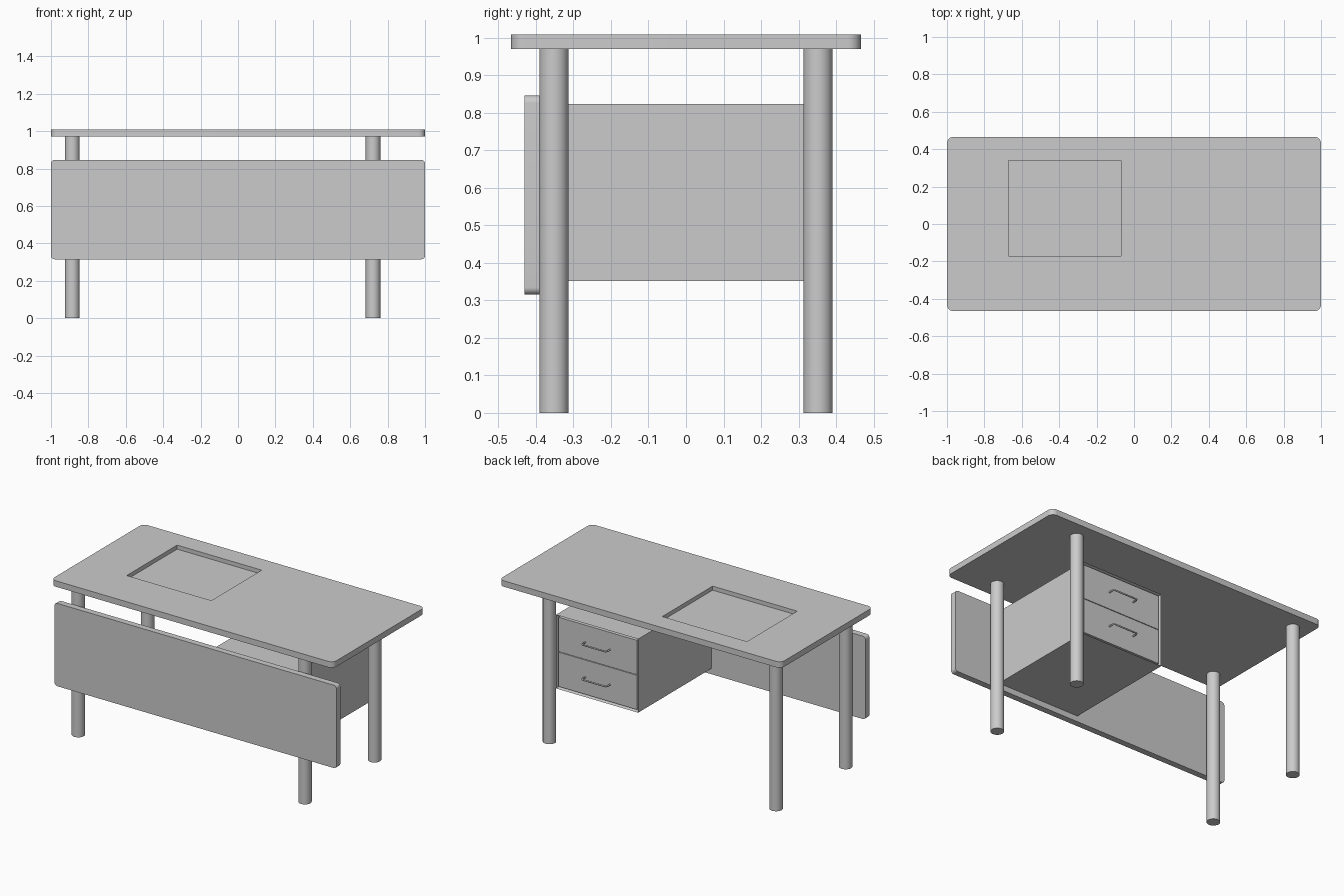
import bpy, bmesh, math
from mathutils import Matrix

if "Cube" in bpy.data.objects:
    bpy.data.objects.remove(bpy.data.objects["Cube"])


def new_object(name, bm, smooth=False):
    bmesh.ops.recalc_face_normals(bm, faces=bm.faces)
    mesh = bpy.data.meshes.new(name)
    bm.to_mesh(mesh)
    bm.free()
    ob = bpy.data.objects.new(name, mesh)
    bpy.context.collection.objects.link(ob)
    bpy.ops.object.select_all(action='DESELECT')
    ob.select_set(True)
    bpy.context.view_layer.objects.active = ob
    if smooth:
        bpy.ops.object.shade_smooth_by_angle(angle=math.radians(35))
    return ob


def box_bm(x0, x1, y0, y1, z0, z1):
    bm = bmesh.new()
    mid = Matrix.Translation(((x0 + x1) / 2, (y0 + y1) / 2, (z0 + z1) / 2))
    size = Matrix.Diagonal((x1 - x0, y1 - y0, z1 - z0, 1))
    bmesh.ops.create_cube(bm, size=1, matrix=mid @ size)
    return bm


def rounded_board(name, bounds, axis, radius):
    """Box whose four edges parallel to the axis are rounded."""
    bm = box_bm(*bounds)
    edges = [e for e in bm.edges
             if abs((e.verts[0].co - e.verts[1].co).normalized()[axis]) > 0.9]
    bmesh.ops.bevel(bm, geom=edges, offset=radius, segments=8,
                    profile=0.5, affect='EDGES')
    return new_object(name, bm, True)


# Tabletop with a shallow rectangular recess
top = rounded_board("tabletop", (-1, 1, -0.466, 0.466, 0.97, 1.008), 2, 0.035)
cutter = new_object("recess_cutter", box_bm(-0.67, -0.07, -0.17, 0.34, 0.982, 1.1))
cutter.hide_render = True
mod = top.modifiers.new("recess", 'BOOLEAN')
mod.operation = 'DIFFERENCE'
mod.solver = 'EXACT'
mod.object = cutter
bpy.context.view_layer.objects.active = top
bpy.ops.object.modifier_apply(modifier=mod.name)
bpy.data.objects.remove(cutter)

# Front modesty panel
rounded_board("front_panel", (-1, 1, -0.431, -0.391, 0.315, 0.846), 1, 0.02)

# Round legs
for side, x in (("left", -0.886), ("right", 0.722)):
    for end, y in (("front", -0.352), ("back", 0.352)):
        bm = bmesh.new()
        bmesh.ops.create_cone(bm, cap_ends=True, segments=32, radius1=0.039,
                              radius2=0.039, depth=0.97,
                              matrix=Matrix.Translation((x, y, 0.485)))
        new_object(f"{end}_{side}_leg", bm, True)

# Drawer cabinet: open shell facing the back
X0, X1, Z0, Z1, YF = 0.093, 0.676, 0.352, 0.824, 0.352
WALL, GAP = 0.012, 0.002
bm = box_bm(X0, X1, -0.391, YF, Z0, Z1)
bm.normal_update()
face = max(bm.faces, key=lambda f: f.calc_center_median().y)
bmesh.ops.inset_region(bm, faces=[face], thickness=WALL)
for v in face.verts:
    v.co.y -= 0.03
new_object("drawer_cabinet", bm)

# Drawers and their bar handles
height = (Z1 - Z0 - 2 * WALL) / 2
cx = (X0 + X1) / 2
for i, label in enumerate(("lower", "upper")):
    z = Z0 + WALL + i * height
    new_object(f"{label}_drawer",
               box_bm(X0 + WALL + GAP, X1 - WALL - GAP, YF - 0.03, YF - 0.006,
                      z + GAP, z + height - GAP))
    curve = bpy.data.curves.new(f"{label}_handle", 'CURVE')
    curve.dimensions = '3D'
    curve.bevel_depth = 0.005
    curve.bevel_resolution = 3
    curve.use_fill_caps = True
    path = [(-0.088, -0.008), (-0.088, 0.022), (-0.084, 0.029), (-0.077, 0.032)]
    path += [(-px, py) for px, py in reversed(path)]
    spline = curve.splines.new('POLY')
    spline.points.add(len(path) - 1)
    for p, (px, py) in zip(spline.points, path):
        p.co = (cx + px, YF + py, z + height / 2, 1)
    ob = bpy.data.objects.new(f"{label}_handle", curve)
    bpy.context.collection.objects.link(ob)
